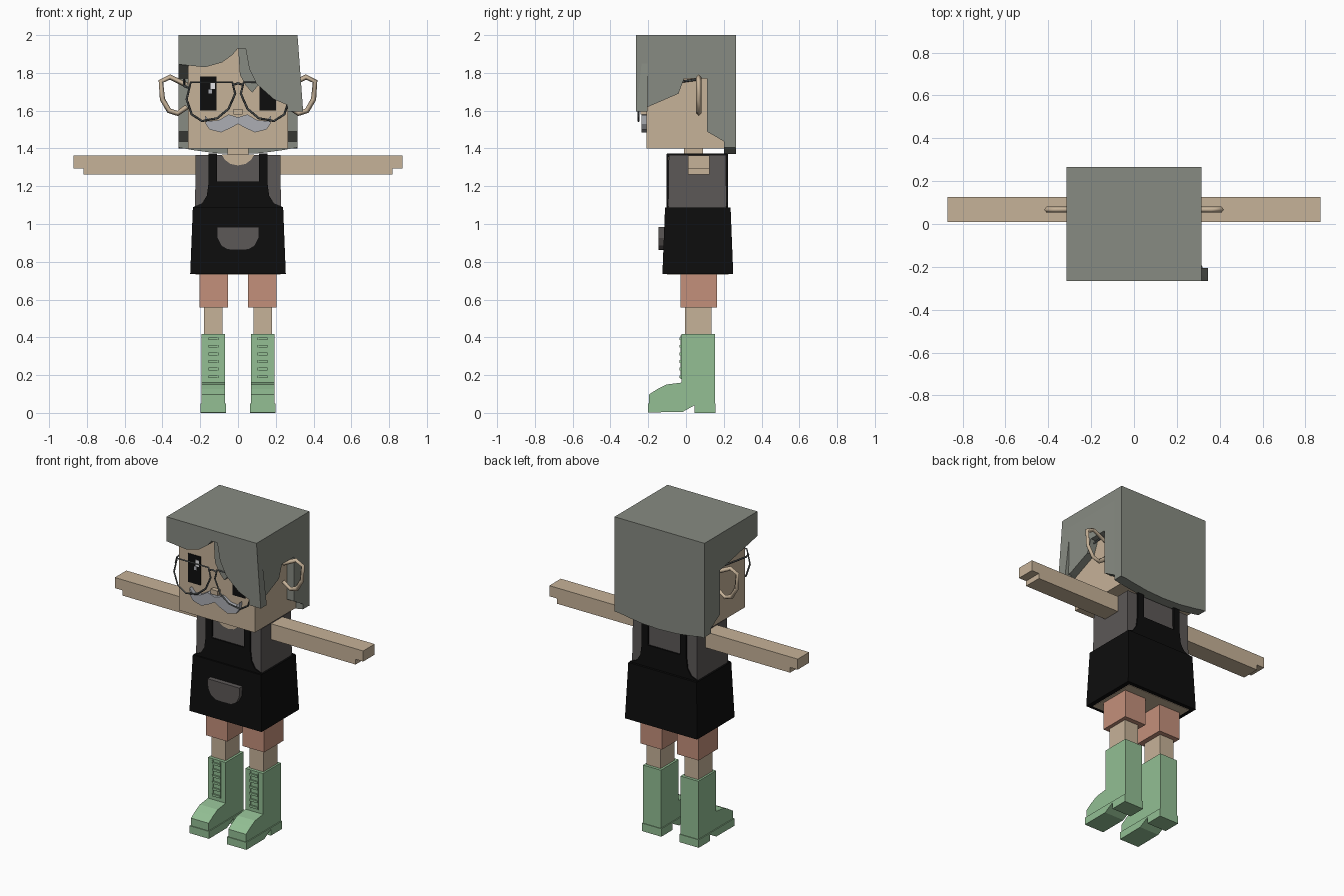
import bpy, bmesh
from mathutils import Vector

cube = bpy.data.objects.get("Cube")
if cube:
    bpy.data.objects.remove(cube, do_unlink=True)


def material(name, r, g, b):
    lin = [((c / 255 + 0.055) / 1.055) ** 2.4 if c > 10 else c / 3295 for c in (r, g, b)]
    m = bpy.data.materials.new(name)
    m.use_nodes = True
    m.diffuse_color = (*lin, 1)
    m.node_tree.nodes["Principled BSDF"].inputs["Base Color"].default_value = (*lin, 1)
    return m


SKIN = material("skin", 198, 178, 152)
HAIR = material("grey hair", 135, 139, 130)
SHIRT = material("dark grey cloth", 92, 88, 87)
BLACK = material("black", 13, 13, 13)
SHORTS = material("salmon", 196, 144, 123)
GREEN = material("boot green", 147, 191, 148)
WIRE = material("glasses grey", 78, 82, 82)
BEARD = material("pale grey", 172, 174, 180)
WHITE = material("white", 235, 235, 238)


def finish(name, bm, mat):
    bmesh.ops.recalc_face_normals(bm, faces=bm.faces)
    me = bpy.data.meshes.new(name)
    bm.to_mesh(me)
    bm.free()
    me.materials.append(mat)
    ob = bpy.data.objects.new(name, me)
    bpy.context.collection.objects.link(ob)
    return ob


def block(name, x, y, z, mat, inset=0):
    """Box from three ranges; inset narrows the top."""
    bm = bmesh.new()
    bmesh.ops.create_cube(bm, size=1)
    for v in bm.verts:
        top = v.co.z > 0
        sx, sy = v.co.x > 0, v.co.y > 0
        v.co = Vector((x[sx], y[sy], z[top]))
        if top:
            v.co.x += -inset if sx else inset
            v.co.y += -inset if sy else inset
    return finish(name, bm, mat)


def prism(name, pts, axis, a, b, mat):
    """Extrude a profile along x (points y,z) or y (points x,z)."""
    bm = bmesh.new()
    loops = []
    for d in (a, b):
        loops.append([bm.verts.new((d, p, q) if axis == "x" else (p, d, q)) for p, q in pts])
    bm.faces.new(loops[0])
    bm.faces.new(loops[1][::-1])
    n = len(pts)
    for i in range(n):
        j = (i + 1) % n
        bm.faces.new((loops[0][i], loops[0][j], loops[1][j], loops[1][i]))
    return finish(name, bm, mat)


def tube(name, pts, radius, mat, closed=False):
    """Square-section wire along a path, turned into a mesh."""
    cu = bpy.data.curves.new(name, "CURVE")
    cu.dimensions = "3D"
    cu.bevel_depth = radius
    cu.bevel_resolution = 0
    cu.use_fill_caps = True
    sp = cu.splines.new("POLY")
    sp.points.add(len(pts) - 1)
    for p, co in zip(sp.points, pts):
        p.co = (*co, 1)
    sp.use_cyclic_u = closed
    tmp = bpy.data.objects.new(name + " path", cu)
    bpy.context.collection.objects.link(tmp)
    bpy.context.view_layer.update()
    me = bpy.data.meshes.new_from_object(tmp.evaluated_get(bpy.context.evaluated_depsgraph_get()))
    bpy.data.objects.remove(tmp, do_unlink=True)
    me.materials.clear()
    me.materials.append(mat)
    ob = bpy.data.objects.new(name, me)
    bpy.context.collection.objects.link(ob)
    return ob


def mirrored(half):
    return half + [(-x, z) for x, z in reversed(half) if x]


def span(s, a, b):
    return sorted((s * a, s * b))


# Head, neck and nose
block("head", (-.265, .265), (-.21, .205), (1.4, 1.94), SKIN)
block("neck", (-.055, .055), (-.01, .09), (1.3, 1.41), SKIN)
block("nose", (-.024, .024), (-.24, -.2), (1.58, 1.61), SKIN)
prism("moustache", mirrored([(0, 1.53), (.035, 1.51), (.09, 1.485), (.15, 1.5), (.172, 1.53),
      (.175, 1.575), (.15, 1.545), (.1, 1.55), (.05, 1.58), (0, 1.565)]), "y", -.235, -.2, BEARD)

# Hair: cap, back panel, fringe, lock and two side panels
block("hair_cap", (-.315, .315), (-.265, .265), (1.93, 2), HAIR)
prism("hair_back", mirrored([(0, 1.37), (.12, 1.375), (.23, 1.39), (.315, 1.405), (.315, 1.99)]),
      "y", .2, .265, HAIR)
prism("hair_fringe", [(-.315, 2), (-.315, 1.845), (-.175, 1.83), (-.085, 1.855), (-.03, 1.895),
      (0, 1.93), (.02, 2)], "y", -.265, -.205, HAIR)
prism("hair_strand", [(0, 1.95), (.01, 1.79), (.04, 1.735), (.075, 1.695), (.12, 1.75), (.06, 1.95)],
      "y", -.245, -.205, HAIR)
prism("hair_lock", [(.04, 2), (.04, 1.93), (.06, 1.82), (.1, 1.74), (.19, 1.66), (.345, 1.595),
      (.315, 1.85), (.315, 2)], "y", -.265, -.205, HAIR)
back_edge = [(.11, 1.49), (.265, 1.4), (.265, 2), (-.265, 2)]
prism("hair_side_right", [(-.265, 1.845), (.11, 1.77)] + back_edge, "x", -.315, -.262, HAIR)
side = prism("hair_side_left", [(-.265, 1.595), (-.19, 1.625), (-.04, 1.69), (-.01, 1.77), (.11, 1.77)]
             + back_edge, "x", .315, .262, HAIR)
for v in side.data.vertices:
    if v.co.x > .3 and v.co.y < -.2 and v.co.z < 1.61:
        v.co.x = .345

# Torso, shirt and neckline
block("shirt", (-.228, .228), (-.095, .215), (1.05, 1.365), SHIRT, .004)
prism("neckline", mirrored([(0, 1.31), (.04, 1.318), (.07, 1.34), (.085, 1.367)]), "y", -.097, -.085, SKIN)
block("neckline_top", (-.085, .085), (-.097, .1), (1.36, 1.368), SKIN)

# Apron skirt, bibs and straps
block("apron_skirt", (-.253, .253), (-.125, .25), (.735, 1.087), BLACK, .014)
block("hips", (-.225, .225), (-.1, .225), (.732, .8), SKIN)
bib = mirrored([(0, 1.06), (.237, 1.06), (.237, 1.09), (.19, 1.11), (.165, 1.15), (.155, 1.225),
                (.155, 1.37), (.112, 1.37), (.112, 1.225), (0, 1.225)])
prism("apron_bib_front", bib, "y", -.102, -.092, BLACK)
prism("apron_bib_back", bib, "y", .212, .222, BLACK)
prism("apron_pocket", mirrored([(0, .862), (.055, .864), (.09, .885), (.11, .925), (.112, .983)]),
      "y", -.145, -.1, SHIRT)

for s, label in ((-1, "right"), (1, "left")):
    # Eyes with catchlights
    block("eye_" + label, span(s, .113, .2), (-.215, -.207), (1.6, 1.78), BLACK)
    cx = s * .156
    block("catchlight_" + label, (cx + .01, cx + .035), (-.219, -.211), (1.715, 1.755), WHITE)
    block("small_catchlight_" + label, (cx, cx + .018), (-.219, -.211), (1.69, 1.712), BEARD)

    # Ears as open hoops
    hoop = [(.27, 1.735), (.36, 1.778), (.408, 1.755), (.4, 1.66), (.365, 1.6), (.32, 1.585), (.27, 1.62)]
    tube("ear_" + label, [(s * x, .067, z) for x, z in hoop], .014, SKIN)

    # Glasses
    lens = [(.03, 1.75), (.015, 1.69), (.05, 1.61), (.11, 1.56), (.19, 1.545), (.245, 1.58),
            (.272, 1.66), (.25, 1.75)]
    tube("glasses_rim_" + label, [(s * x, -.252, z) for x, z in lens], .006, WIRE, True)
    tube("glasses_arm_" + label, [(s * .26, -.252, 1.72), (s * .285, -.2, 1.73), (s * .285, .06, 1.765)],
         .006, WIRE)

    # Strap over the shoulder
    block("apron_strap_" + label, span(s, .112, .155), (-.1, .22), (1.355, 1.373), BLACK)

    # Arm with a stepped hand
    prism("arm_" + label, [(s * x, z) for x, z in ((.2, 1.262), (.817, 1.262), (.817, 1.295),
          (.87, 1.295), (.87, 1.362), (.2, 1.362))], "y", .01, .125, SKIN)

    # Legs and shorts
    block("shorts_leg_" + label, span(s, .053, .204), (-.03, .165), (.557, .76), SHORTS)
    block("leg_" + label, span(s, .083, .181), (-.005, .135), (.4, .6), SKIN)

    # Boots with soles and laces
    prism("boot_" + label, [(-.195, .04), (-.195, .098), (-.15, .127), (-.105, .15), (-.025, .16),
          (-.025, .418), (.153, .418), (.153, .04)], "x", s * .069, s * .193, GREEN)
    prism("boot_sole_" + label, [(-.2, .003), (-.2, .05), (.157, .05), (.157, 0), (.045, 0),
          (.045, .04), (-.02, .004)], "x", s * .063, s * .199, GREEN)
    for i in range(6):
        z = .185 + i * .04
        block(f"lace_{label}_{i}", span(s, .103, .16), (-.034, -.02), (z, z + .014), GREEN)
    for x in (.103, .154):
        block("lace_edge_" + label, span(s, x, x + .006), (-.03, -.02), (.18, .41), GREEN)

tube("glasses_bridge", [(-.03, -.252, 1.735), (0, -.255, 1.745), (.03, -.252, 1.735)], .006, WIRE)
